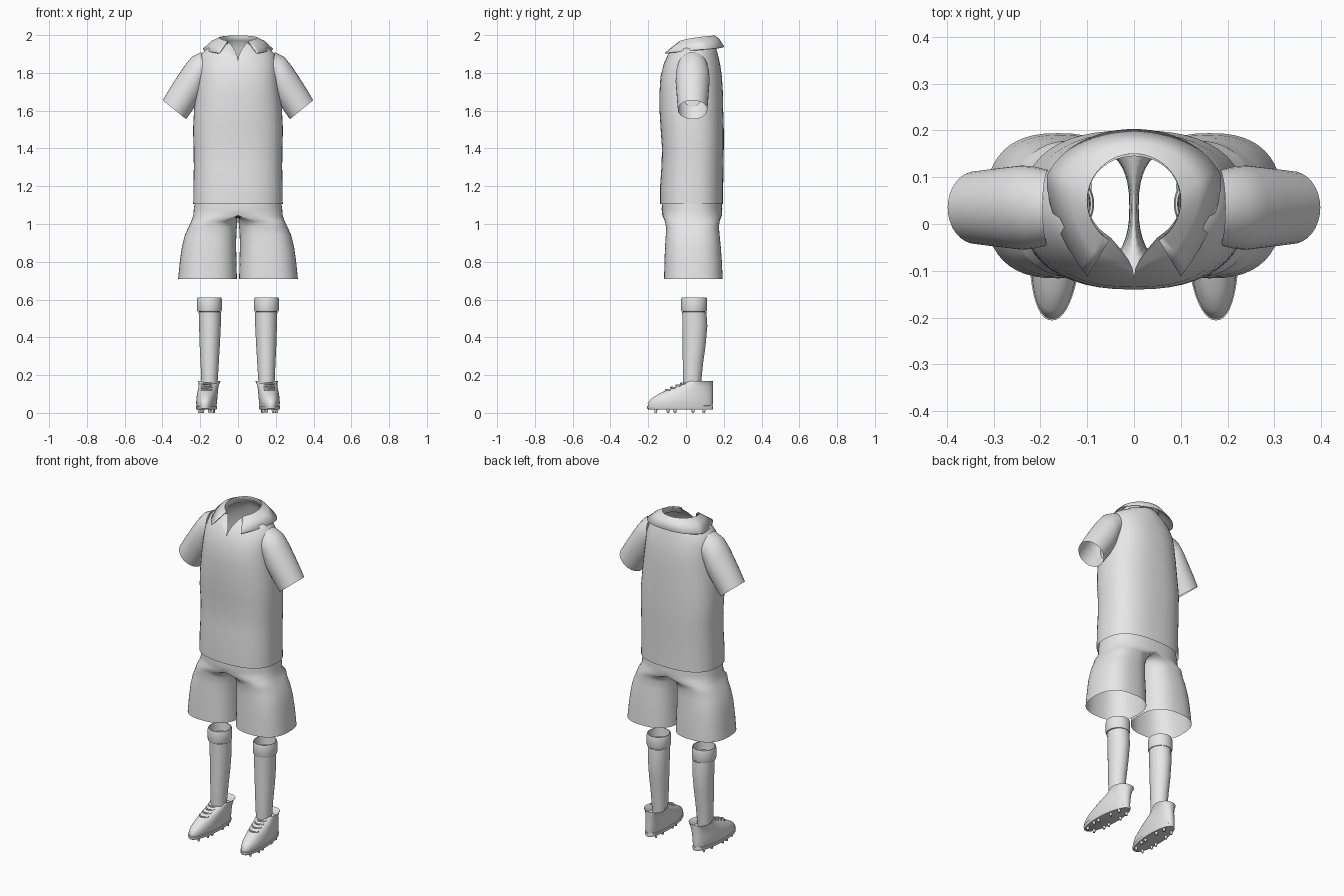
import bpy, bmesh, math
from mathutils import Vector

if "Cube" in bpy.data.objects:
    bpy.data.objects.remove(bpy.data.objects["Cube"])

cloth = bpy.data.materials.new("light_grey")
cloth.diffuse_color = (0.8, 0.8, 0.8, 1)
cloth.use_nodes = True
cloth.node_tree.nodes["Principled BSDF"].inputs["Base Color"].default_value = cloth.diffuse_color
N = 48


def finish(name, bm, mirror=False, angle=40, thick=0):
    me = bpy.data.meshes.new(name)
    bm.to_mesh(me)
    bm.free()
    ob = bpy.data.objects.new(name, me)
    bpy.context.collection.objects.link(ob)
    me.materials.append(cloth)
    bpy.ops.object.select_all(action='DESELECT')
    ob.select_set(True)
    bpy.context.view_layer.objects.active = ob
    bpy.ops.object.shade_smooth_by_angle(angle=math.radians(angle))
    if thick:
        ob.modifiers.new("thickness", 'SOLIDIFY').thickness = thick
    if mirror:
        ob.modifiers.new("mirror", 'MIRROR').use_mirror_merge = False
    return ob


def loft(bm, rings, closed=True, cap_bottom=False, cap_top=False):
    """Skin a list of point rings, each counter-clockwise along the travel."""
    vs = [[bm.verts.new(p) for p in r] for r in rings]
    n = len(vs[0])
    for a, b in zip(vs, vs[1:]):
        for i in range(n if closed else n - 1):
            j = (i + 1) % n
            bm.faces.new((a[i], a[j], b[j], b[i]))
    if cap_bottom:
        bm.faces.new(vs[0][::-1])
    if cap_top:
        bm.faces.new(vs[-1])
    return vs


def power(v, p):
    return math.copysign(abs(v) ** (2 / p), v)


def oval(z, x0, x1, y0, y1, p=2.0, n=N):
    """Horizontal superellipse; first point is at the front (-y)."""
    out = []
    for i in range(n):
        a = 2 * math.pi * i / n - math.pi / 2
        out.append(Vector(((x0 + x1) / 2 + (x1 - x0) / 2 * power(math.cos(a), p),
                           (y0 + y1) / 2 + (y1 - y0) / 2 * power(math.sin(a), p), z)))
    return out


# shirt body with a V-shaped neck opening
body = [(1.105, .237, -.137, .197, 2.5), (1.2, .236, -.137, .197, 2.5), (1.3, .234, -.13, .198, 2.5),
        (1.4, .235, -.127, .2, 2.5), (1.5, .238, -.134, .2, 2.5), (1.6, .233, -.14, .197, 2.4),
        (1.7, .222, -.14, .195, 2.4), (1.78, .212, -.135, .19, 2.4), (1.85, .207, -.117, .18, 2.3)]
rings = [oval(z, -w, w, f, b, p) for z, w, f, b, p in body]
for z, w, f, b, half in ((1.9, .195, -.095, .168, 9), (1.93, .165, -.075, .16, 16),
                         (1.95, .125, -.05, .153, 23), (1.965, .1, -.04, .145, 31)):
    ring = oval(z, -w, w, f, b)
    for i, p in enumerate(ring):
        t = max(0, 1 - min(i, N - i) * 360 / N / half)
        ring[i] = p.lerp(Vector((0, -.112, 1.862)), t)
    rings.append(ring)
bm = bmesh.new()
loft(bm, rings)
finish("shirt_body", bm)

# sleeves, skinned from cuff to shoulder: (upper x,z, lower x,z, half depth)
bm = bmesh.new()
rings = []
for ux, uz, lx, lz, d in ((.398, 1.655, .275, 1.555, .078), (.365, 1.712, .248, 1.593, .082),
                          (.325, 1.775, .22, 1.635, .086), (.285, 1.835, .195, 1.675, .09),
                          (.245, 1.885, .185, 1.71, .088), (.195, 1.91, .17, 1.74, .08)):
    mid, up = Vector(((ux + lx) / 2, .035, (uz + lz) / 2)), Vector(((ux - lx) / 2, 0, (uz - lz) / 2))
    rings.append([mid + up * math.cos(a) + Vector((0, d * math.sin(a), 0))
                  for a in (2 * math.pi * i / 32 for i in range(32))])
loft(bm, rings)
finish("sleeves", bm, mirror=True)

# folded collar, open at the front with two pointed tips
outer, ridge, inner, mids = [], [], [], []
for i in range(41):
    s = i / 20 - 1                              # -1 .. 1 from tip to tip, 0 at back
    t = abs(s)
    sg = math.copysign(1, s)
    a = math.radians(90 - 148 * t)
    r = Vector((sg * .1 * math.cos(a), .05 + .1 * math.sin(a), 1.998 - .03 * t ** 2))
    b = math.radians(90 - 118 * t)
    o = Vector((sg * .197 * math.cos(b), .055 + .148 * math.sin(b), 1.94 - .022 * t))
    o = o.lerp(Vector((sg * .1, -.112, 1.906)), max(0, (t - .6) / .4) ** 1.3)
    ridge.append(r)
    outer.append(o)
    mids.append(r.lerp(o, .45) + Vector((0, 0, .012 * (1 - t ** 4))))
    inner.append(Vector((r.x * .99, .05 + (r.y - .05) * .99, r.z - .035)))
bm = bmesh.new()
loft(bm, [outer, mids, ridge, inner], closed=False)
bmesh.ops.recalc_face_normals(bm, faces=bm.faces)
finish("collar", bm, angle=60, thick=.005)

# shorts: open legs that merge into a waist on the centre line
bm = bmesh.new()
rings = [oval(z, x0, x1, f, b, p) for z, x0, x1, f, b, p in (
    (.71, .006, .317, -.116, .194, 2.5), (.8, .008, .308, -.114, .19, 2.5),
    (.88, .01, .297, -.111, .184, 2.5), (.94, .009, .282, -.107, .178, 2.5),
    (.985, .006, .262, -.106, .174, 2.5), (1.015, .003, .247, -.112, .178, 2.7))]
for z, w, f, b in ((1.045, .237, -.125, .19), (1.08, .234, -.129, .192),
                   (1.12, .228, -.126, .188), (1.2, .222, -.12, .185)):
    ring = oval(z, -w, w, f, b, 2.4)
    rings.append([Vector((max(0, p.x), p.y, z)) for p in ring])
loft(bm, rings)
bmesh.ops.delete(bm, geom=[f for f in bm.faces if all(v.co.x < 1e-4 for v in f.verts)],
                 context='FACES')
ob = finish("shorts", bm, mirror=True, angle=70)
ob.modifiers["mirror"].use_mirror_merge = True

# socks with a thicker turned cuff
bm = bmesh.new()
loft(bm, [oval(z, x0, x1, f, b, n=32) for z, x0, x1, f, b in (
    (.1, .112, .19, -.012, .075), (.16, .108, .194, -.015, .08), (.26, .102, .198, -.017, .09),
    (.36, .096, .203, -.018, .104), (.46, .091, .206, -.019, .113), (.535, .09, .208, -.02, .108))])
finish("socks", bm, mirror=True)
bm = bmesh.new()
loft(bm, [oval(z, .151 - w, .151 + w, .043 - w - .003, .043 + w + .003, n=32) for z, w in (
    (.535, .055), (.537, .063), (.545, .066), (.6, .066), (.611, .063), (.611, .058), (.56, .056))])
finish("sock_cuffs", bm, mirror=True)


def foot(z, w, front, back, cx=.165):
    """Shoe outline: narrow toe, wide ball, tapered heel."""
    out = []
    for i in range(N):
        a = 2 * math.pi * i / N - math.pi / 2
        y = (front + back) / 2 + (back - front) / 2 * math.sin(a)
        turn = -.05 * y                          # slight toe-out
        out.append(Vector((cx + turn + w * power(math.cos(a), 2.2), y, z)))
    return out


# shoe uppers with a sunken ankle opening
bm = bmesh.new()
loft(bm, [foot(z, w, f, b, cx) for z, w, f, b, cx in (
    (.03, .05, -.2, .14, .165), (.05, .054, -.203, .142, .165), (.075, .055, -.185, .142, .164),
    (.1, .054, -.145, .142, .162), (.122, .053, -.1, .142, .16), (.142, .053, -.05, .143, .158),
    (.157, .055, -.015, .143, .156), (.17, .061, .01, .143, .155),
    (.168, .057, .014, .139, .155), (.135, .044, -.005, .125, .155))], cap_top=True)
finish("shoe_uppers", bm, mirror=True, angle=50)

# soles
bm = bmesh.new()
loft(bm, [foot(z, w, f, .143) for z, w, f in (
    (.018, .052, -.2), (.022, .055, -.205), (.036, .056, -.206), (.038, .05, -.2))],
     cap_bottom=True, cap_top=True)
finish("soles", bm, mirror=True)

# studs
bm = bmesh.new()
for y, half in ((-.16, .022), (-.095, .036), (-.058, .037), (.037, .034), (.095, .026)):
    for s in (-1, 1):
        cx = .165 - .05 * y + s * half
        loft(bm, [oval(z, cx - r, cx + r, y - r, y + r, n=10) for z, r in ((0, .006), (.021, .009))],
             cap_bottom=True)
finish("studs", bm, mirror=True)

# laces: short bowed bars over the instep
bm = bmesh.new()
for y, z in ((-.108, .123), (-.08, .135), (-.052, .146), (-.028, .156)):
    rings = []
    for k in range(7):
        u = k / 3 - 1
        c = Vector((.161 - .05 * y + .03 * u, y + .022 * u * u, z - .002 * u * u))
        rings.append([c + Vector((0, .0045 * math.cos(a), .0045 * math.sin(a)))
                      for a in (2 * math.pi * i / 8 for i in range(8))])
    loft(bm, rings, cap_bottom=True, cap_top=True)
finish("laces", bm, mirror=True)
